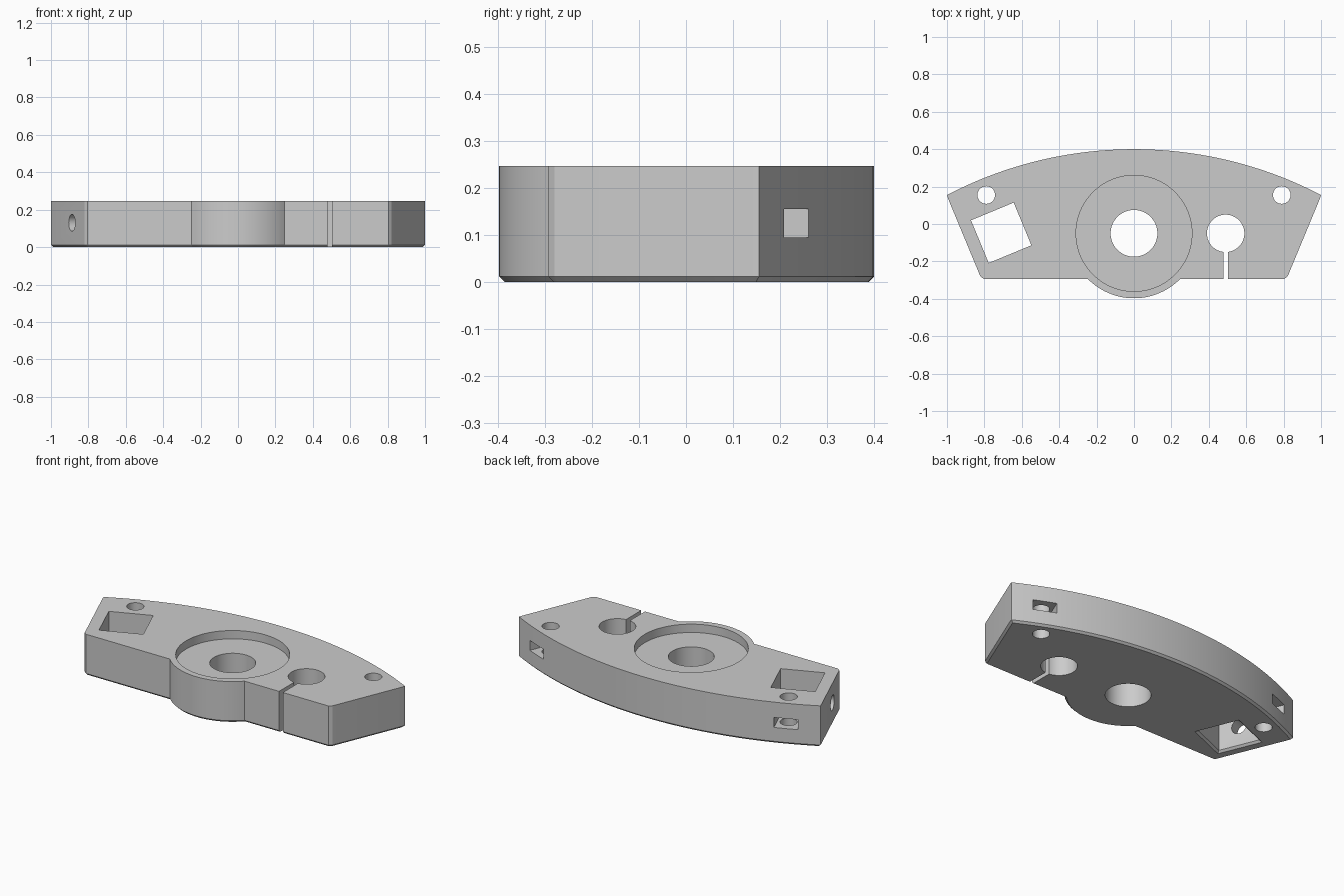
import bpy, bmesh, math
from mathutils import Matrix, Vector

cube = bpy.data.objects.get("Cube")
if cube:
    bpy.data.objects.remove(cube, do_unlink=True)

HEIGHT = 0.247
CHAMFER = 0.012
HUB = Vector((0, -0.05))
FRONT_Y = -0.293
TILT = math.radians(22.5)

grey = bpy.data.materials.new("machined grey")
grey.use_nodes = True
grey.diffuse_color = (0.6, 0.6, 0.6, 1)
grey.node_tree.nodes["Principled BSDF"].inputs["Base Color"].default_value = (0.6, 0.6, 0.6, 1)


def make_object(name, bm):
    bmesh.ops.recalc_face_normals(bm, faces=bm.faces)
    mesh = bpy.data.meshes.new(name)
    bm.to_mesh(mesh)
    bm.free()
    mesh.materials.append(grey)
    obj = bpy.data.objects.new(name, mesh)
    bpy.context.collection.objects.link(obj)
    return obj


def arc(centre, radius, start, end, steps):
    return [(centre[0] + radius * math.cos(start + (end - start) * i / steps),
             centre[1] + radius * math.sin(start + (end - start) * i / steps))
            for i in range(steps + 1)]


def cylinder(name, radius, depth, matrix, segments=64):
    bm = bmesh.new()
    bmesh.ops.create_cone(bm, cap_ends=True, segments=segments, radius1=radius,
                          radius2=radius, depth=depth, matrix=matrix)
    return make_object(name, bm)


def box(name, size, matrix):
    bm = bmesh.new()
    bmesh.ops.create_cube(bm, size=1, matrix=matrix @ Matrix.Diagonal((*size, 1)))
    return make_object(name, bm)


def at(x, y, z=HEIGHT / 2, turn=0):
    return Matrix.Translation((x, y, z)) @ Matrix.Rotation(turn, 4, "Z")


# Outline: curved back, slanted ends, round hub bulging from the straight front
sweep_radius = 2.163
sweep_half = math.asin(1 / sweep_radius)
outline = arc((0, 0.4 - sweep_radius), sweep_radius,
              math.pi / 2 - sweep_half, math.pi / 2 + sweep_half, 64)
end_profile = [(0.995, 0.138), (0.822, -0.279), (0.805, FRONT_Y)]
outline += [(-x, y) for x, y in end_profile]
hub_radius = 0.347
hub_angle = math.asin((HUB.y - FRONT_Y) / hub_radius)
outline += arc(HUB, hub_radius, math.pi + hub_angle, 2 * math.pi - hub_angle, 32)
outline += end_profile[::-1]

# Plate body, with the bottom rim chamfered
bm = bmesh.new()
base = bm.faces.new([bm.verts.new((x, y, 0)) for x, y in outline])
rim = list(base.edges)
top = bmesh.ops.extrude_face_region(bm, geom=[base], use_keep_orig=True)
bmesh.ops.translate(bm, vec=(0, 0, HEIGHT),
                    verts=[v for v in top["geom"] if isinstance(v, bmesh.types.BMVert)])
bmesh.ops.recalc_face_normals(bm, faces=bm.faces)
bmesh.ops.bevel(bm, geom=rim, offset=CHAMFER, segments=1, affect="EDGES")
body = make_object("clamp_plate", bm)

cutters = []

# Hub bore and shallow round recess
cutters.append(cylinder("hub_bore", 0.125, 1, at(*HUB)))
cutters.append(cylinder("hub_recess", 0.31, 0.1, at(HUB.x, HUB.y, HEIGHT), 96))

# Split clamp hole and its slot
cutters.append(cylinder("clamp_bore", 0.1, 1, at(0.49, -0.05)))
cutters.append(box("clamp_slot", (0.025, 0.4, 1), at(0.49, -0.26)))

# Tilted square window with a flared lower lip
window_x, window_y, window_side = -0.71, -0.047, 0.247
cutters.append(box("square_window", (window_side, window_side, 1),
                   at(window_x, window_y, turn=TILT)))
bm = bmesh.new()
lip = window_side / 2
bmesh.ops.create_cone(bm, cap_ends=True, segments=4,
                      radius1=(lip + 2 * CHAMFER) * math.sqrt(2), radius2=lip * math.sqrt(2),
                      depth=2 * CHAMFER,
                      matrix=at(window_x, window_y, 0, TILT) @ Matrix.Rotation(math.pi / 4, 4, "Z"))
cutters.append(make_object("window_lip", bm))

# Screw hole from the slanted end into the window
cutters.append(cylinder("end_screw_hole", 0.045, 0.4,
                        at(window_x, window_y, 0.13, TILT)
                        @ Matrix.Translation((-0.22, 0, 0))
                        @ Matrix.Rotation(math.pi / 2, 4, "Y"), 48))

# Corner screw holes, each crossed by a nut pocket opening in the curved back
for side in (-1, 1):
    cutters.append(cylinder("corner_hole", 0.047, 1, at(side * 0.79, 0.155), 48))
    pocket = at(side * 0.795, 0.155, 0.125, -side * TILT) @ Matrix.Translation((0, 0.065, 0))
    cutters.append(box("nut_pocket", (0.135, 0.26, 0.06), pocket))

# Cut everything out of the plate
bpy.context.view_layer.objects.active = body
for cutter in cutters:
    cutter.hide_render = True
    cut = body.modifiers.new(cutter.name, "BOOLEAN")
    cut.operation = "DIFFERENCE"
    cut.solver = "EXACT"
    cut.object = cutter
    bpy.ops.object.modifier_apply(modifier=cut.name)
for cutter in cutters:
    bpy.data.objects.remove(cutter, do_unlink=True)

# Smooth curves, sharp edges
bpy.ops.object.select_all(action="DESELECT")
body.select_set(True)
bpy.ops.object.shade_smooth_by_angle(angle=math.radians(25))
